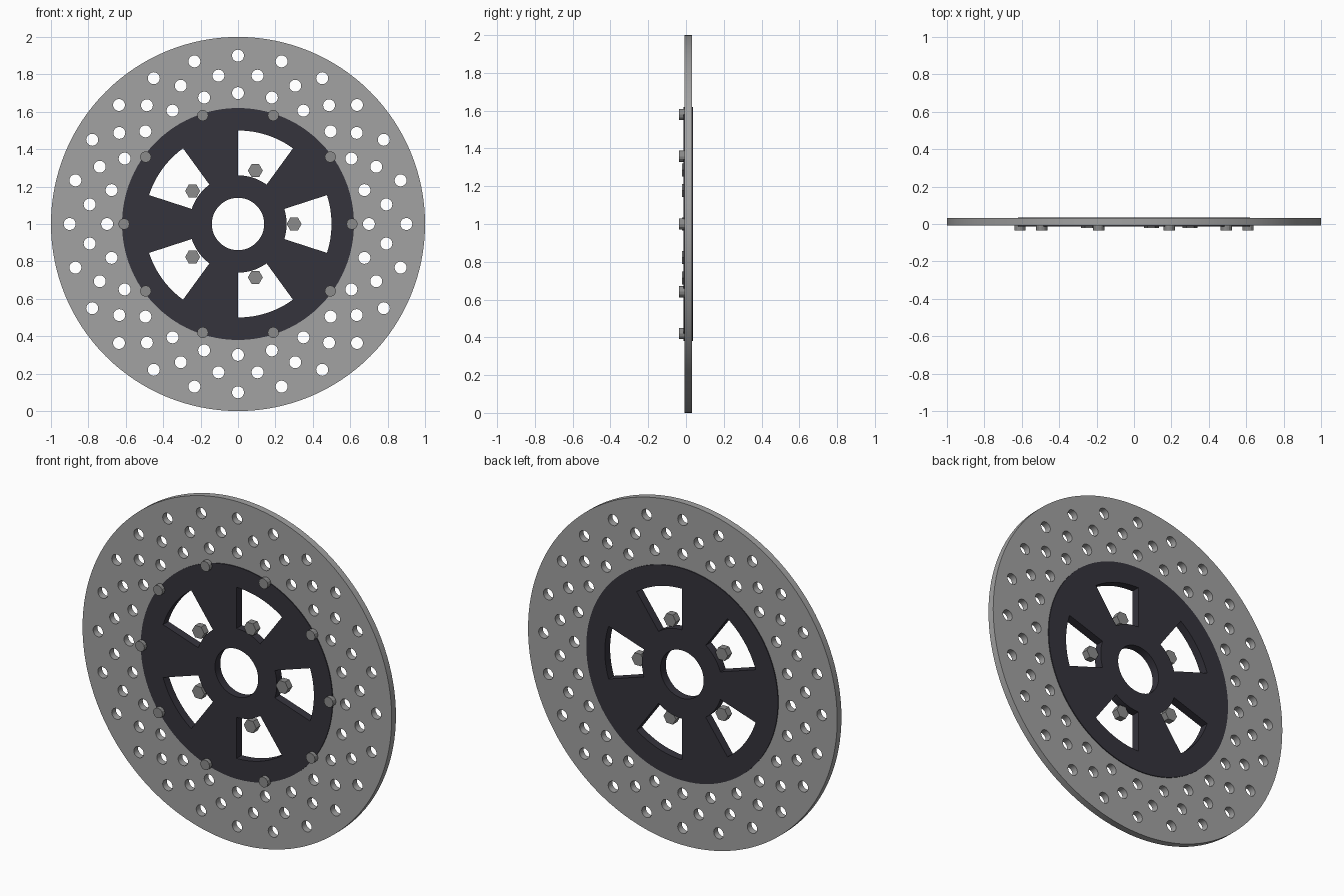
import bpy, bmesh, math
from math import cos, sin, radians

cube = bpy.data.objects.get("Cube")
if cube:
    bpy.data.objects.remove(cube, do_unlink=True)


def material(name, rgb):
    m = bpy.data.materials.new(name)
    m.use_nodes = True
    m.diffuse_color = (*rgb, 1)
    m.node_tree.nodes["Principled BSDF"].inputs["Base Color"].default_value = (*rgb, 1)
    return m


steel = material("brushed_steel", (0.36, 0.36, 0.36))
black = material("black_anodised", (0.035, 0.033, 0.045))
bolt_grey = material("bolt_grey", (0.26, 0.26, 0.26))


def arc(radius, start, end, n):
    """Points along an arc, angles in degrees, both ends included."""
    angles = [radians(start + (end - start) * i / n) for i in range(n + 1)]
    return [(radius * cos(a), radius * sin(a)) for a in angles]


def circle(radius, n, at=(0, 0)):
    return [(x + at[0], y + at[1]) for x, y in arc(radius, 0, 360, n)[:-1]]


def polar(radius, degrees):
    return radius * cos(radians(degrees)), radius * sin(radians(degrees))


def plate(name, loops, front, back, mat):
    """Upright plate: first loop is the outline, the others are openings."""
    curve = bpy.data.curves.new(name, "CURVE")
    curve.dimensions = "2D"
    curve.fill_mode = "BOTH"
    curve.extrude = (back - front) / 2
    for loop in loops:
        spline = curve.splines.new("POLY")
        spline.points.add(len(loop) - 1)
        for p, (x, y) in zip(spline.points, loop):
            p.co = (x, y, 0, 1)
        spline.use_cyclic_u = True
    obj = bpy.data.objects.new(name, curve)
    bpy.context.collection.objects.link(obj)
    obj.location = (0, (front + back) / 2, 1)
    obj.rotation_euler.x = radians(90)
    bpy.ops.object.select_all(action="DESELECT")
    obj.select_set(True)
    bpy.context.view_layer.objects.active = obj
    bpy.ops.object.convert(target="MESH")
    obj = bpy.context.object
    bm = bmesh.new()
    bm.from_mesh(obj.data)
    bmesh.ops.remove_doubles(bm, verts=bm.verts, dist=1e-5)
    bmesh.ops.recalc_face_normals(bm, faces=bm.faces)
    bm.to_mesh(obj.data)
    bm.free()
    obj.data.materials.clear()
    obj.data.materials.append(mat)
    bpy.ops.object.shade_smooth_by_angle(angle=radians(30))
    return obj


def bolt(name, at, radius, sides, front, back):
    bpy.ops.mesh.primitive_cylinder_add(
        vertices=sides, radius=radius, depth=back - front,
        location=(at[0], (front + back) / 2, 1 + at[1]),
        rotation=(radians(90), radians(90), 0))
    obj = bpy.context.object
    obj.name = name
    obj.data.materials.append(bolt_grey)


# Drilled friction ring: three staggered rows of holes
holes = [circle(0.032, 20, polar(r, 15 * i + shift))
         for r, shift in ((0.7, 0), (0.8, 7.5), (0.9, 0)) for i in range(24)]
plate("friction_ring", [circle(1, 128), circle(0.6, 96)] + holes, -0.008, 0.031, steel)

# Carrier: bore and five windows with radial edges
windows = [arc(0.5, c - 18, c + 18, 12) + arc(0.26, c + 18, c - 18, 12)
           for c in range(0, 360, 72)]
plate("carrier", [circle(0.62, 96), circle(0.14, 48)] + windows, -0.013, 0.036, black)

# Ten rivets around the carrier rim
for i in range(10):
    bolt(f"rim_bolt_{i + 1}", polar(0.61, 36 * i), 0.03, 12, -0.036, 0.005)

# Five hexagonal bolts around the hub
for i in range(5):
    bolt(f"hub_bolt_{i + 1}", polar(0.3, 72 * i), 0.04, 6, -0.022, 0.018)
